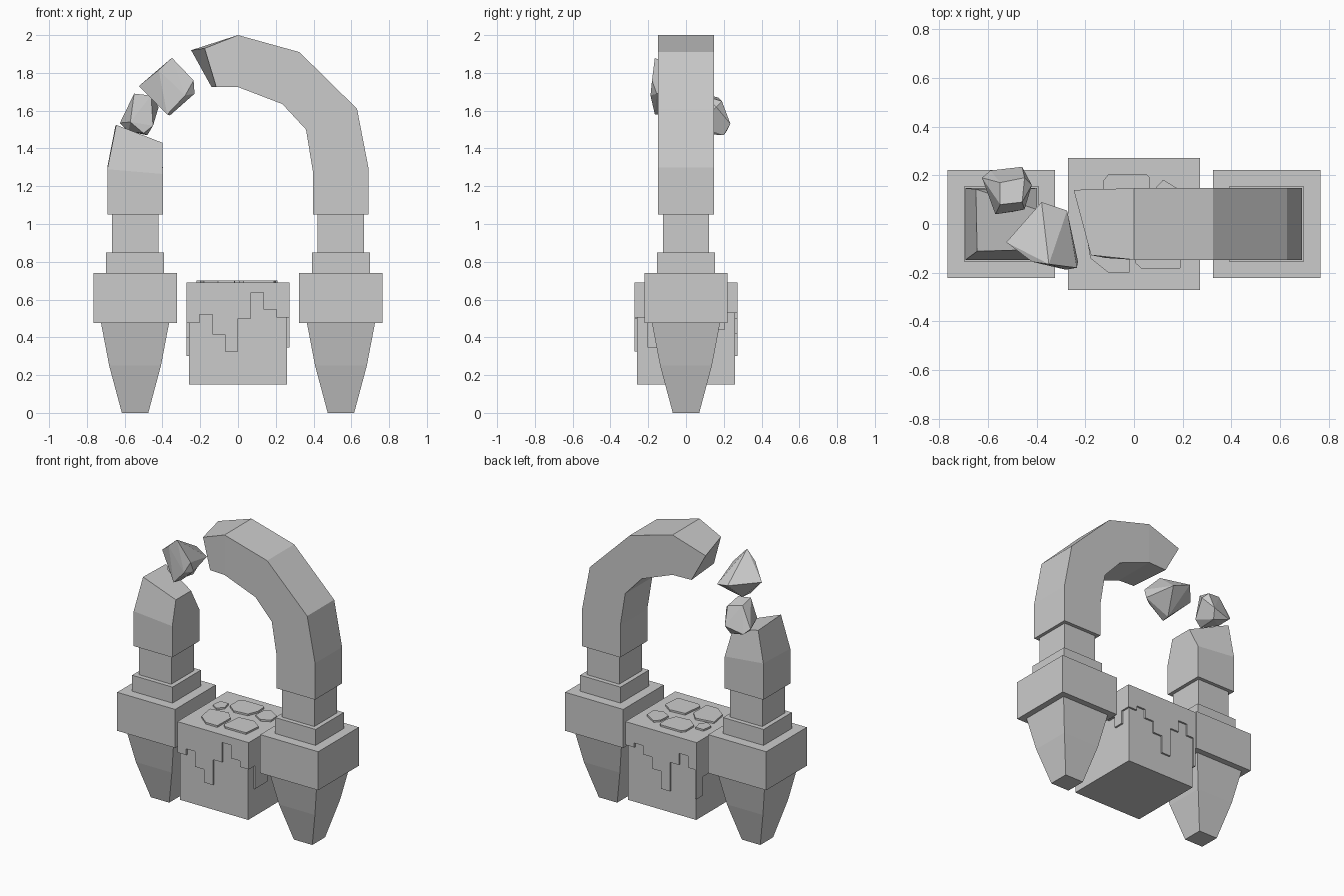
import bpy, bmesh, math
from mathutils import Vector, Matrix


def finish(bm, name):
    bmesh.ops.recalc_face_normals(bm, faces=bm.faces)
    me = bpy.data.meshes.new(name)
    bm.to_mesh(me)
    bm.free()
    ob = bpy.data.objects.new(name, me)
    bpy.context.collection.objects.link(ob)
    return ob


def loft(name, rings):
    """Skin equal-length rings of points and cap both ends."""
    bm = bmesh.new()
    vs = [[bm.verts.new(p) for p in r] for r in rings]
    n = len(vs[0])
    for a, b in zip(vs, vs[1:]):
        for i in range(n):
            j = (i + 1) % n
            bm.faces.new((a[i], a[j], b[j], b[i]))
    bm.faces.new(vs[0])
    bm.faces.new(vs[-1])
    return finish(bm, name)


def square(x, h, z):
    return [(x - h, -h, z), (x + h, -h, z), (x + h, h, z), (x - h, h, z)]


def stack(name, x, levels):
    return loft(name, [square(x, h, z) for h, z in levels])


def rock(name, pts):
    bm = bmesh.new()
    for p in pts:
        bm.verts.new(p)
    res = bmesh.ops.convex_hull(bm, input=bm.verts)
    junk = [g for g in res["geom_interior"] if isinstance(g, bmesh.types.BMVert)]
    bmesh.ops.delete(bm, geom=junk, context='VERTS')
    return finish(bm, name)


# Pillars: tapered foot, block, collar and neck on both sides
for side, x in (("left", -0.545), ("right", 0.545)):
    stack(side + "_foot", x, [(0.07, 0), (0.137, 0.25), (0.18, 0.475)])
    stack(side + "_block", x, [(0.221, 0.475), (0.221, 0.74)])
    stack(side + "_collar", x, [(0.154, 0.74), (0.154, 0.85)])
    stack(side + "_neck", x, [(0.123, 0.85), (0.123, 1.05)])

# Broken arch: outer and inner profile points, swept in depth
D = 0.147
outer = [(0.69, 1.05), (0.69, 1.30), (0.63, 1.61), (0.325, 1.91), (0, 2.0)]
inner = [(0.398, 1.05), (0.398, 1.27), (0.36, 1.50), (0.235, 1.635), (0, 1.725)]
rings = [[(o[0], -D, o[1]), (o[0], D, o[1]), (i[0], D, i[1]), (i[0], -D, i[1])]
         for o, i in zip(outer, inner)]
rings.append([(-0.177, -0.128, 1.93), (-0.248, 0.14, 1.92),
              (-0.14, 0.14, 1.725), (-0.115, -0.14, 1.725)])
loft("arch", rings)

# Arch stump with slanted broken top
loft("arch_stump", [
    square(-0.545, D, 1.05),
    [(-0.692, -D, 1.29), (-0.398, -D, 1.265), (-0.398, D, 1.27), (-0.692, D, 1.30)],
    [(-0.645, -0.112, 1.525), (-0.40, -0.105, 1.43), (-0.40, 0.06, 1.43), (-0.65, 0.143, 1.515)],
])

# Floating rocks
rock("large_rock", [
    (-0.525, -0.075, 1.73), (-0.42, -0.155, 1.815), (-0.35, -0.165, 1.88),
    (-0.235, -0.18, 1.76), (-0.23, -0.155, 1.69), (-0.28, -0.188, 1.68),
    (-0.375, -0.165, 1.58), (-0.38, 0.09, 1.73), (-0.275, 0.055, 1.70),
    (-0.36, -0.10, 1.575)])
rock("small_rock", [
    (-0.55, 0.08, 1.69), (-0.46, 0.09, 1.68), (-0.42, 0.16, 1.62),
    (-0.45, 0.06, 1.52), (-0.50, 0.05, 1.48), (-0.57, 0.04, 1.54),
    (-0.625, 0.19, 1.535), (-0.59, 0.22, 1.50), (-0.46, 0.235, 1.53),
    (-0.48, 0.20, 1.47), (-0.45, 0.19, 1.65), (-0.55, 0.17, 1.67),
    (-0.58, 0.13, 1.49)])

# Floating cube
stack("cube", 0, [(0.26, 0.15), (0.26, 0.66)])
stack("turf_top", 0, [(0.262, 0.66), (0.262, 0.69)])

# Turf overhang: eight stepped columns per side, left to right seen from outside
H = 0.272
drips = {
    "front": (0, [.477, .52, .415, .325, .50, .637, .547, .505]),
    "right": (90, [.505, .345, .345, .48, .56, .52, .44, .53]),
    "back": (180, [.53, .56, .50, .42, .30, .50, .58, .50]),
    "left": (270, [.30, .43, .52, .58, .46, .40, .52, .477]),
}
for side, (angle, lows) in drips.items():
    prof = [(H, 0.69), (-H, 0.69)]
    w = 2 * H / len(lows)
    for k, z in enumerate(lows):
        prof += [(-H + k * w, z), (-H + (k + 1) * w, z)]
    # merge repeats where neighbouring columns share a height
    prof = [p for i, p in enumerate(prof) if i == 0 or p != prof[i - 1]]
    rot = Matrix.Rotation(math.radians(angle), 3, 'Z')
    loft("turf_" + side, [[rot @ Vector((x, y, z)) for x, z in prof]
                          for y in (-H, -0.258)])

# Flat paving stones on top of the cube
stones = [
    [(-0.20, -0.02), (-0.18, -0.14), (-0.105, -0.20), (-0.018, -0.20), (-0.015, -0.06), (-0.07, 0.0)],
    [(0.005, -0.16), (0.03, -0.183), (0.19, -0.183), (0.20, -0.06), (0.13, -0.01), (0.02, -0.02)],
    [(-0.125, 0.09), (-0.06, 0.04), (0.04, 0.05), (0.068, 0.12), (0.065, 0.19), (0.05, 0.205),
     (-0.105, 0.205), (-0.125, 0.18)],
    [(-0.22, 0.04), (-0.17, 0.01), (-0.135, 0.05), (-0.15, 0.11), (-0.21, 0.11)],
    [(0.09, 0.15), (0.085, 0.07), (0.15, 0.03), (0.21, 0.06), (0.205, 0.13), (0.12, 0.182)],
]
for n, pts in enumerate(stones, 1):
    loft(f"paving_stone_{n}", [[(x, y, z) for x, y in pts] for z in (0.68, 0.702)])
